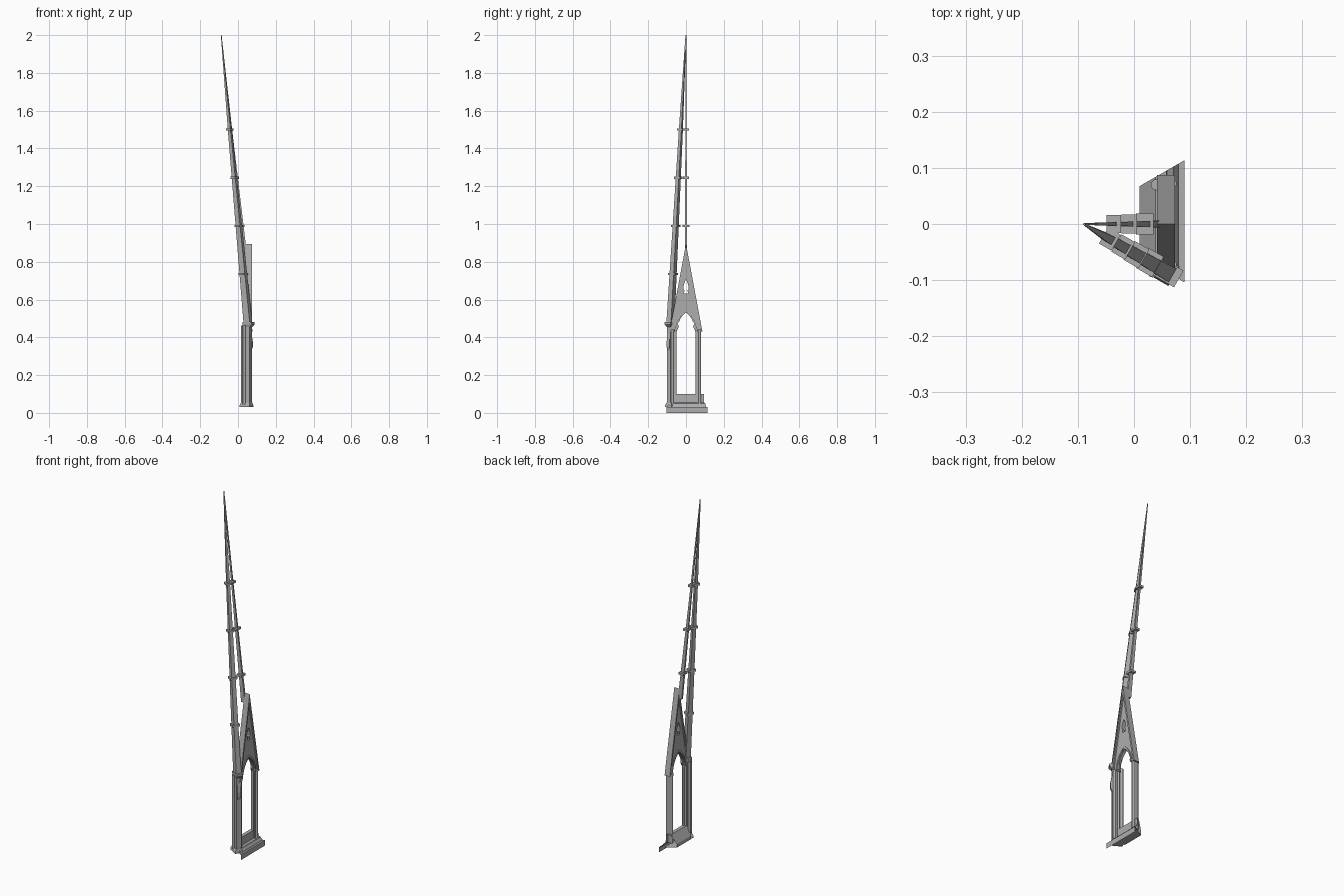
import bpy, bmesh, math
from mathutils import Vector, Matrix

if "Cube" in bpy.data.objects:
    bpy.data.objects.remove(bpy.data.objects["Cube"])

CX = -0.09                      # axis of the six-sided spire
SLOPE = 0.108                   # inward lean of the ribs
STONE = bpy.data.materials.new("grey_stone")
STONE.diffuse_color = (.42, .42, .425, 1)
STONE.use_nodes = True
STONE.node_tree.nodes["Principled BSDF"].inputs["Base Color"].default_value = STONE.diffuse_color


def finish(name, bm, smooth=False):
    bmesh.ops.recalc_face_normals(bm, faces=bm.faces)
    me = bpy.data.meshes.new(name)
    bm.to_mesh(me)
    bm.free()
    me.materials.append(STONE)
    ob = bpy.data.objects.new(name, me)
    bpy.context.collection.objects.link(ob)
    if smooth:
        bpy.context.view_layer.objects.active = ob
        ob.select_set(True)
        bpy.ops.object.shade_smooth_by_angle(angle=math.radians(35))
        ob.select_set(False)
    return ob


def polar(r, t, z, ang):
    """Radius r along direction ang, sideways offset t."""
    c, s = math.cos(ang), math.sin(ang)
    return Vector((CX + r * c - t * s, r * s + t * c, z))


def loft(name, rings, ang):
    """Rectangular rings (centre radius, half depth, half width, z) skinned together."""
    bm = bmesh.new()
    loops = [[bm.verts.new(polar(r + a * d, b * w, z, ang))
              for a, b in ((-1, -1), (1, -1), (1, 1), (-1, 1))] for r, d, w, z in rings]
    for lo, hi in zip(loops, loops[1:]):
        for i in range(4):
            j = (i + 1) % 4
            bm.faces.new((lo[i], lo[j], hi[j], hi[i]))
    bm.faces.new(loops[0])
    bm.faces.new(loops[-1])
    return finish(name, bm)


def shaft(name, x, y, z0, z1, rad):
    bm = bmesh.new()
    bmesh.ops.create_cone(bm, cap_ends=True, segments=12, radius1=rad, radius2=rad,
                          depth=z1 - z0, matrix=Matrix.Translation((x, y, (z0 + z1) / 2)))
    return finish(name, bm, True)


def panel(name, outlines, x0, x1):
    """Extruded plate in the y-z plane; later outlines are holes."""
    cu = bpy.data.curves.new(name, 'CURVE')
    cu.dimensions = '2D'
    cu.fill_mode = 'BOTH'
    cu.extrude = (x1 - x0) / 2
    cu.materials.append(STONE)
    for pts in outlines:
        sp = cu.splines.new('POLY')
        sp.points.add(len(pts) - 1)
        for p, (y, z) in zip(sp.points, pts):
            p.co = (y, z, 0, 1)
        sp.use_cyclic_u = True
        sp.use_smooth = False
    ob = bpy.data.objects.new(name, cu)
    bpy.context.collection.objects.link(ob)
    ob.location.x = (x0 + x1) / 2
    ob.rotation_euler = (math.pi / 2, 0, math.pi / 2)
    bpy.context.view_layer.objects.active = ob
    ob.select_set(True)
    bpy.ops.object.convert(target='MESH')
    bpy.ops.object.shade_flat()
    bpy.context.object.select_set(False)


def arch(w, spring, top, n=8):
    """Pointed arch from left springing to right springing."""
    h = top - spring
    rad = (w * w + h * h) / (2 * w)
    a = math.atan2(h, rad - w)
    left = [(rad - w - rad * math.cos(a * i / n), spring + rad * math.sin(a * i / n))
            for i in range(n + 1)]
    return left + [(-y, z) for y, z in left[-2::-1]]


# Stepped plinth and sill: open moulded section cut to the wedge of the plan
section = [(.09, 0), (.09, .03), (.079, .03), (.077, .036), (.072, .043), (.07, .05),
           (.060, .056), (.058, .1), (.038, .1), (.01, .05), (.01, .03), (.066, .03)]
bm = bmesh.new()
rows = [(bm.verts.new((x, -.577 * (x - CX), z)), bm.verts.new((x, .577 * (x + .107), z)))
        for x, z in section]
for a, b in zip(rows, rows[1:]):
    bm.faces.new((a[0], b[0], b[1], a[1]))
finish("base_plinth", bm)

# Corner pier with base, shaft, small weathering and capital
K = -math.pi / 6
loft("pier_base", [(.155, .031, .020, .03), (.155, .031, .020, .038),
                   (.157, .026, .014, .055)], K)
loft("pier_shaft", [(.160, .022, .011, .05), (.160, .022, .011, .47)], K)
loft("pier_weathering", [(.178, .004, .008, .33), (.184, .006, .009, .35),
                         (.184, .006, .009, .375), (.178, .004, .008, .42)], K)
loft("pier_capital", [(.162, .022, .012, .455), (.168, .028, .017, .468),
                      (.168, .028, .017, .48)], K)
for i, (r, t) in enumerate(((.132, 0), (.15, .014), (.15, -.014))):
    p = polar(r, t, 0, K)
    shaft("pier_colonnette_%d" % i, p.x, p.y, .045, .462, .008)


# Leaning ribs meeting at the tip, ringed by flat bands
def rib(name, ang, z0, depth, width, bands, bw):
    r0 = SLOPE * (2 - z0)
    loft(name, [(r0, depth, width, z0),
                (SLOPE * .5, depth * .42, width * .55, 1.5), (.0015, .0015, .0015, 2)], ang)
    for i, z in enumerate(bands):
        f = .78 + .22 * (1.5 - z) / .765
        r = SLOPE * (2 - z)
        loft("%s_band_%d" % (name, i), [(r, .0165 * f, bw * f, z - .006),
                                        (r, .0165 * f, bw * f, z + .006)], ang)


rib("corner_rib", K, .48, .019, .014, (.735, .99, 1.245, 1.5), .021)
rib("middle_rib", 0, .84, .012, .006, (.99, 1.245, 1.5), .020)

# Window jambs: square core with round shafts and small capitals
for s, side in ((-1, "left"), (1, "right")):
    bm = bmesh.new()
    bmesh.ops.create_cube(bm, size=1, matrix=Matrix.Translation((.053, s * .067, .265)) @
                          Matrix.Diagonal((.022, .02, .43, 1)))
    finish("jamb_core_" + side, bm)
    for i, (x, y, r) in enumerate(((.066, .072, .007), (.053, .056, .006), (.040, .070, .007))):
        shaft("jamb_shaft_%s_%d" % (side, i), x, s * y, .05, .44, r)
        shaft("jamb_capital_%s_%d" % (side, i), x, s * y, .432, .442, r + .003)

# Gable wall with pointed doorway arch and a pierced light
light = arch(.014, .655, .705, 5) + [(.007, .65), (.012, .632), (-.012, .632), (-.007, .65)]
panel("gable_wall", [[(-.080, .435), (0, .87), (.080, .435)] + arch(.054, .435, .535)[::-1],
                     light], .047, .066)

# Cusped inner arch
half = [(-.054, .435), (-.046, .44), (-.038, .455), (-.044, .475), (-.036, .482),
        (-.028, .502), (-.012, .522), (0, .532)]
inner = half + [(-y, z) for y, z in half[-2::-1]]
panel("cusped_arch", [arch(.058, .435, .54) + inner[::-1]], .052, .061)

# Arch hood mould
panel("arch_hood", [arch(.062, .435, .55) + arch(.055, .435, .537)[::-1]], .043, .070)

# Steep coping over the gable
panel("gable_coping", [[(-.087, .43), (0, .895), (.087, .43), (.078, .43), (0, .845),
                        (-.078, .43)]], .041, .073)
